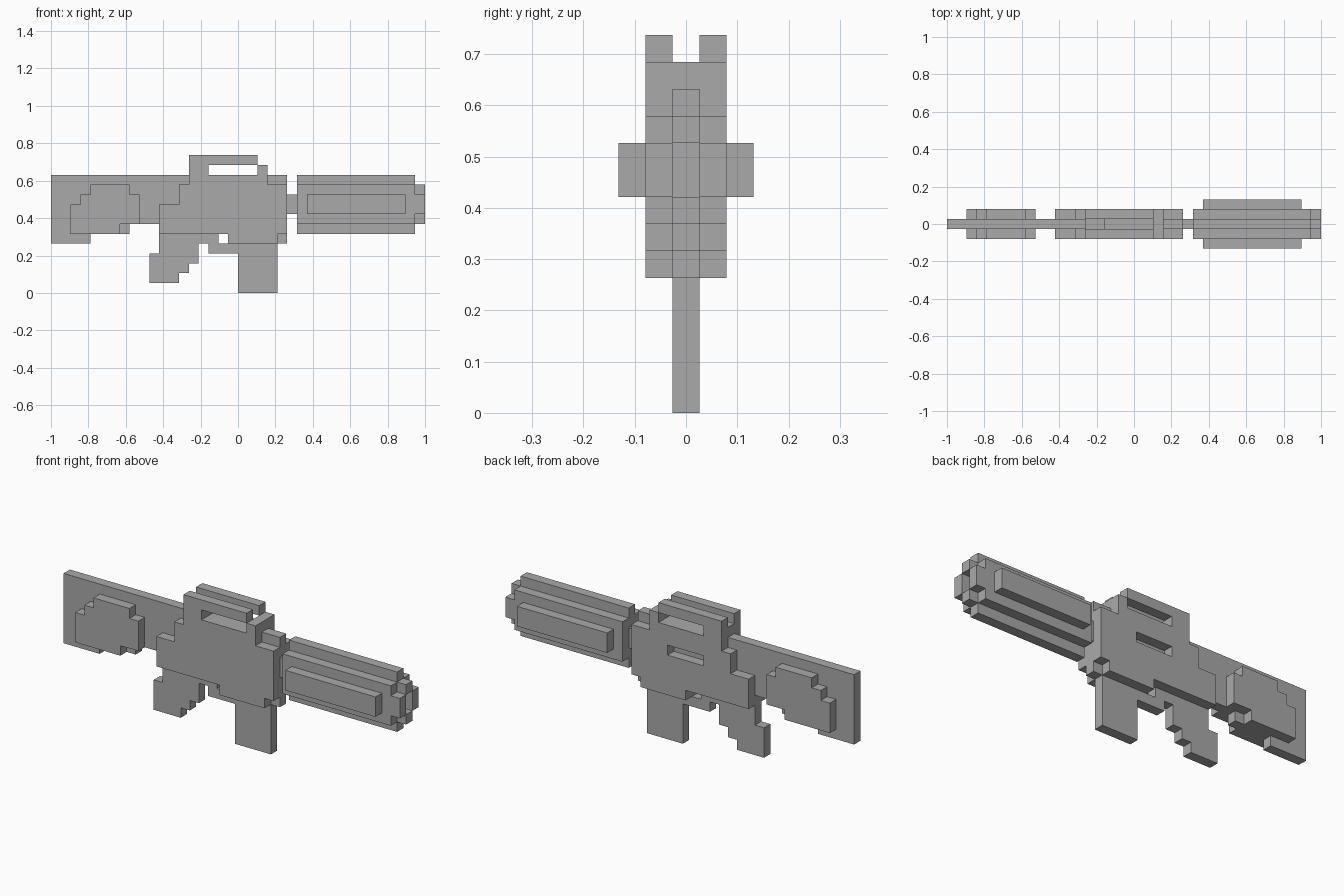
import bpy
import bmesh

cube = bpy.data.objects.get("Cube")
if cube:
    bpy.data.objects.remove(cube)

UNIT = 2 / 38  # one block; the model is 38 blocks long

grey = bpy.data.materials.new("plain_grey")
grey.use_nodes = True
grey.diffuse_color = (0.4, 0.4, 0.4, 1)
grey.node_tree.nodes["Principled BSDF"].inputs["Base Color"].default_value = (0.4, 0.4, 0.4, 1)


def slab(name, corners, y0=-0.5, y1=0.5):
    """Extrude a stepped outline along y; each step goes across, then up or down."""
    outline = []
    for (xa, za), (xb, _) in zip(corners, corners[1:] + corners[:1]):
        outline.append((xa, za))
        if xb != xa:
            outline.append((xb, za))
    bm = bmesh.new()
    face = bm.faces.new([bm.verts.new(((x - 19) * UNIT, y0 * UNIT, z * UNIT)) for x, z in outline])
    moved = bmesh.ops.extrude_face_region(bm, geom=[face])["geom"]
    verts = [v for v in moved if isinstance(v, bmesh.types.BMVert)]
    bmesh.ops.translate(bm, verts=verts, vec=(0, (y1 - y0) * UNIT, 0))
    bmesh.ops.recalc_face_normals(bm, faces=bm.faces)
    mesh = bpy.data.meshes.new(name)
    bm.to_mesh(mesh)
    bm.free()
    mesh.materials.append(grey)
    obj = bpy.data.objects.new(name, mesh)
    bpy.context.collection.objects.link(obj)
    return obj


def pair(name, corners, near=0.5, far=1.5):
    """Matching slabs on both flanks; returns the front and back ones."""
    return (slab("front_" + name, corners, -far, -near),
            slab("back_" + name, corners, near, far))


# Central layer: stock, receiver, grip, magazine and barrel
slab("stock_plate", [(0, 5), (4, 6), (8, 7), (11, 12)])
slab("receiver_core", [(11, 6), (18, 5), (24, 12), (22, 13), (21, 12), (16, 13), (14, 12)])
slab("grip_and_trigger", [(10, 1), (13, 2), (14, 3), (15, 5), (17, 6), (11, 4)])
slab("trigger_guard", [(16, 4), (19, 5)])
slab("magazine", [(19, 0), (23, 5)])
slab("barrel_neck", [(24, 8), (25, 10)])
slab("barrel_core", [(25, 6), (37, 12)])
slab("upper_muzzle", [(37, 10), (38, 11)])
slab("lower_muzzle", [(37, 7), (38, 8)])

# Flank layers
pair("stock_pad", [(2, 6), (7, 7), (9, 10), (8, 11), (4, 10), (3, 9)])
_, back_receiver = pair("receiver_side", [(11, 6), (18, 5), (23, 6), (24, 11), (22, 13),
                                          (21, 12), (14, 11), (13, 9)])
pair("carry_rail", [(14, 12), (16, 13), (21, 14)])
pair("barrel_side", [(25, 7), (37, 11)])
pair("side_muzzle", [(37, 8), (38, 10)])
pair("barrel_rib", [(26, 8), (36, 10)], 1.5, 2.5)

# Slot cut into the back of the receiver
cutter = slab("slot_cutter", [(16, 9), (20, 10)], 0.3, 2)
cutter.hide_render = True
cutter.hide_viewport = True
cut = back_receiver.modifiers.new("slot", "BOOLEAN")
cut.operation = "DIFFERENCE"
cut.solver = "EXACT"
cut.object = cutter
